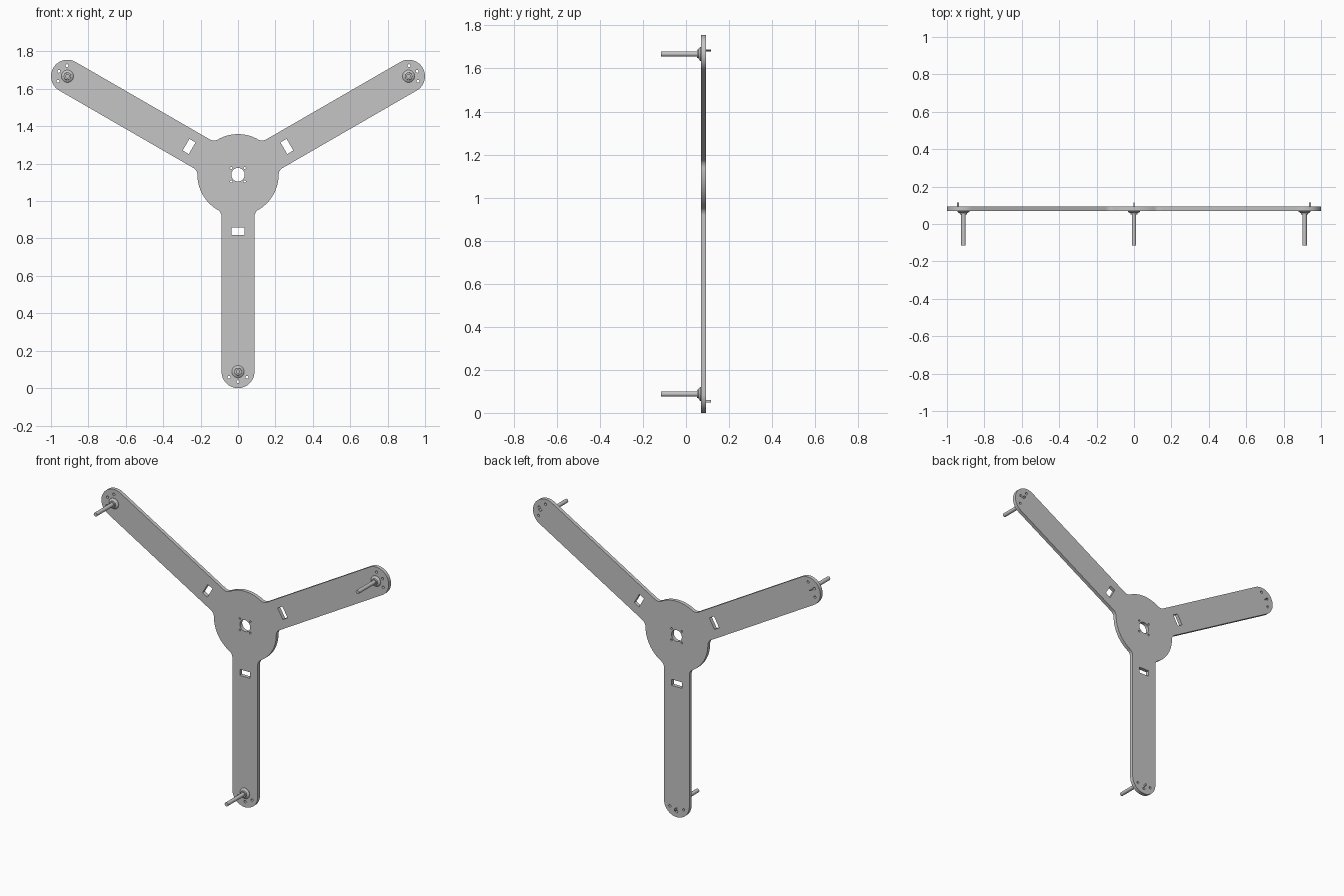
import bpy, bmesh
from math import sin, cos, pi, atan2, sqrt, radians
from mathutils import Vector, Matrix

cube = bpy.data.objects.get("Cube")
if cube:
    bpy.data.objects.remove(cube, do_unlink=True)

HUB_Z = 1.141            # height of the hub centre
ARM, HALF_W = 1.053, 0.088
HUB_R, FILLET = 0.217, 0.043
BACK, FRONT = 0.093, 0.070
TURNS = [0, 2 * pi / 3, 4 * pi / 3]

grey = bpy.data.materials.new("light grey")
grey.use_nodes = True
colour = (0.56, 0.56, 0.56, 1)
grey.diffuse_color = colour
grey.node_tree.nodes["Principled BSDF"].inputs["Base Color"].default_value = colour


def arc(cx, cy, r, a, b, n):
    return [Vector((cx + r * cos(a + (b - a) * i / n),
                    cy + r * sin(a + (b - a) * i / n))) for i in range(n + 1)]


def circle(cx, cy, r, n=20):
    return arc(cx, cy, r, 0, 2 * pi, n)[:-1]


def turned(points, angle):
    return [Matrix.Rotation(angle, 2) @ p for p in points]


def finish(obj):
    obj.data.materials.clear()
    obj.data.materials.append(grey)
    bpy.ops.object.select_all(action='DESELECT')
    obj.select_set(True)
    bpy.context.view_layer.objects.active = obj
    bpy.ops.object.shade_smooth_by_angle(angle=radians(35))


# Outline of one arm pointing down, followed by the hub arc to the next arm
fx = HALF_W + FILLET
fy = -sqrt((HUB_R + FILLET) ** 2 - fx ** 2)
right = arc(fx, fy, FILLET, pi, atan2(-fy, -fx), 8)
left = [Vector((-p.x, p.y)) for p in reversed(right)]
cap = arc(0, -ARM, HALF_W, pi, 2 * pi, 32)
start = atan2(fy, fx)
hub = arc(0, 0, HUB_R, start, -pi / 3 - start, 20)[1:-1]
sector = left + cap + right + hub

# Holes of one arm: slot near the hub, three screw holes at the tip
slot = [Vector((x, -0.302 + y)) for x, y in
        ((-0.036, -0.019), (0.036, -0.019), (0.036, 0.019), (-0.036, 0.019))]
tip_holes = [circle(x, -ARM + y, 0.008, 12)
             for x, y in ((-0.048, -0.03), (0, -0.053), (0.048, -0.03))]

loops = [[p for t in TURNS for p in turned(sector, t)], circle(0, 0, 0.036, 32)]
loops += [circle(x, y, 0.006, 12) for x in (-0.036, 0.036) for y in (-0.036, 0.036)]
loops += [turned(h, t) for t in TURNS for h in [slot] + tip_holes]

# Flat three-armed plate, filled and extruded from the outline loops
curve = bpy.data.curves.new("plate", 'CURVE')
curve.dimensions = '2D'
curve.fill_mode = 'BOTH'
curve.extrude = (BACK - FRONT) / 2
for loop in loops:
    spline = curve.splines.new('POLY')
    spline.points.add(len(loop) - 1)
    for point, p in zip(spline.points, loop):
        point.co = (p.x, p.y, 0, 1)
    spline.use_cyclic_u = True
plate = bpy.data.objects.new("plate", curve)
bpy.context.collection.objects.link(plate)
plate.location = (0, (BACK + FRONT) / 2, HUB_Z)
plate.rotation_euler = (pi / 2, 0, 0)
bpy.ops.object.select_all(action='DESELECT')
plate.select_set(True)
bpy.context.view_layer.objects.active = plate
bpy.ops.object.convert(target='MESH')
plate = bpy.context.view_layer.objects.active
bm = bmesh.new()
bm.from_mesh(plate.data)
bmesh.ops.remove_doubles(bm, verts=bm.verts, dist=0.0001)
bmesh.ops.recalc_face_normals(bm, faces=bm.faces)
bm.to_mesh(plate.data)
bm.free()
finish(plate)


def add_object(name, bm, x, z, turn=0):
    bmesh.ops.recalc_face_normals(bm, faces=bm.faces)
    mesh = bpy.data.meshes.new(name)
    bm.to_mesh(mesh)
    bm.free()
    obj = bpy.data.objects.new(name, mesh)
    bpy.context.collection.objects.link(obj)
    obj.location = (x, 0, z)
    obj.rotation_euler = (0, -turn, 0)
    finish(obj)


def lathe(profile, segments):
    """Spin (radius, y) points around an axis running front to back."""
    bm = bmesh.new()
    verts = [bm.verts.new((r, y, 0)) for r, y in profile]
    edges = [bm.edges.new(pair) for pair in zip(verts, verts[1:])]
    bmesh.ops.spin(bm, geom=verts + edges, cent=(0, 0, 0), axis=(0, 1, 0),
                   angle=2 * pi, steps=segments)
    bmesh.ops.remove_doubles(bm, verts=bm.verts, dist=0.0001)
    return bm


def block(size, y):
    bm = bmesh.new()
    bmesh.ops.create_cube(bm, size=1)
    bmesh.ops.scale(bm, vec=size, verts=bm.verts)
    bmesh.ops.translate(bm, vec=(0, y, 0), verts=bm.verts)
    return bm


# Flanged rod in front and thin locating tab behind, at the tip of each arm
rod = [(0, -0.115), (0.012, -0.115), (0.012, 0.05), (0.019, 0.05),
       (0.020, 0.058), (0.024, 0.059), (0.033, 0.067), (0.033, FRONT), (0, FRONT)]
for label, t in zip(("lower", "left", "right"), TURNS):
    tip, tab = turned([Vector((0, -ARM)), Vector((0, -ARM - 0.034))], t)
    add_object(label + "_flanged_rod", lathe(rod, 28), tip.x, HUB_Z + tip.y)
    add_object(label + "_locating_tab", block((0.004, 0.035, 0.012), 0.0975),
               tab.x, HUB_Z + tab.y, t)
